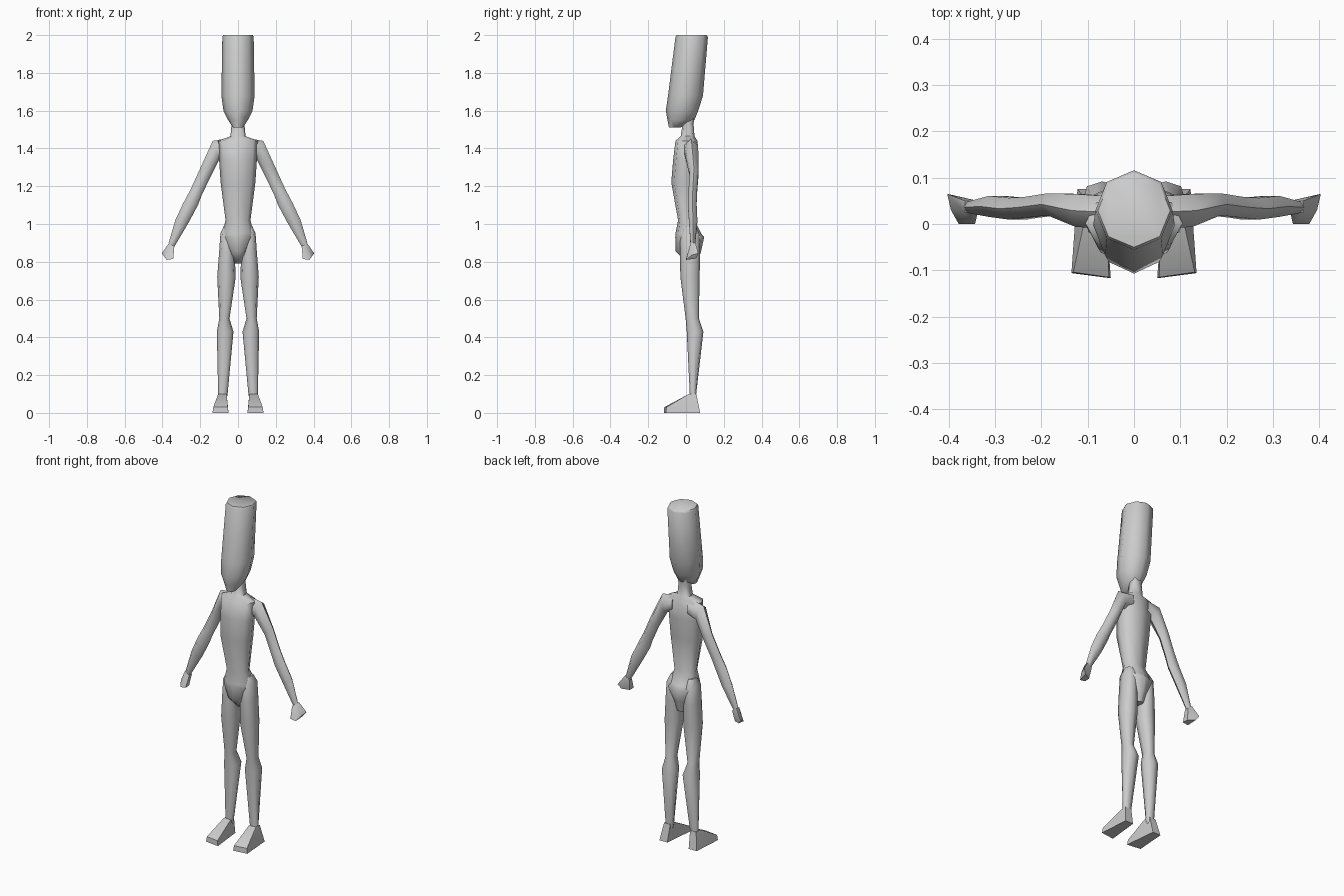
import bpy, bmesh, math


def finish(name, bm, mirror, angle):
    bmesh.ops.recalc_face_normals(bm, faces=bm.faces)
    me = bpy.data.meshes.new(name)
    bm.to_mesh(me)
    bm.free()
    me.shade_smooth()
    me.set_sharp_from_angle(angle=math.radians(angle))
    ob = bpy.data.objects.new(name, me)
    bpy.context.collection.objects.link(ob)
    if mirror:
        ob.modifiers.new("Mirror", "MIRROR").use_mirror_merge = False
    return ob


def loft(name, rings, power=1.0, sides=8, mirror=False, angle=60):
    """Each ring: inner (x, z), outer (x, z), front y, back y."""
    bm = bmesh.new()
    loops = []
    for x0, z0, x1, z1, y0, y1 in rings:
        loop = []
        for i in range(sides):
            a = 2 * math.pi * i / sides
            c, s = (math.copysign(abs(round(f, 6)) ** power, f)
                    for f in (math.cos(a), math.sin(a)))
            t = (1 + c) / 2
            loop.append(bm.verts.new((x0 + (x1 - x0) * t,
                                      (y0 + y1) / 2 + (y1 - y0) / 2 * s,
                                      z0 + (z1 - z0) * t)))
        loops.append(loop)
    for a, b in zip(loops, loops[1:]):
        for i in range(sides):
            j = (i + 1) % sides
            bm.faces.new((a[i], a[j], b[j], b[i]))
    bm.faces.new(loops[0])
    bm.faces.new(loops[-1])
    return finish(name, bm, mirror, angle)


def centred(sections):
    """(z, half width, front y, back y) -> rings symmetric about x = 0."""
    return [(-w, z, w, z, y0, y1) for z, w, y0, y1 in sections]


def hull(name, points):
    bm = bmesh.new()
    for p in points:
        bm.verts.new(p)
    bmesh.ops.convex_hull(bm, input=bm.verts)
    return finish(name, bm, True, 50)


# tall head with narrow chin
loft("head", centred([
    (2.0, .078, -.05, .108), (1.99, .083, -.056, .116), (1.68, .088, -.095, .09),
    (1.60, .077, -.107, .065), (1.55, .052, -.098, .045), (1.51, .026, -.09, -.03)]))

# neck, chest, waist and pelvis
loft("torso", centred([
    (1.57, .035, -.02, .045), (1.53, .034, -.018, .04), (1.465, .04, -.028, .045),
    (1.44, .105, -.056, .06), (1.34, .10, -.068, .065), (1.22, .092, -.078, .058),
    (1.02, .066, -.042, .045), (.95, .083, -.056, .08), (.93, .083, -.057, .096),
    (.855, .047, -.055, .08), (.79, .025, .01, .06)]), power=.75)

# arms
loft("arm", [
    (.05, 1.36, .05, 1.455, -.015, .065), (.10, 1.34, .134, 1.44, -.012, .07),
    (.148, 1.245, .20, 1.295, .015, .07), (.193, 1.15, .25, 1.185, .01, .062),
    (.212, 1.10, .29, 1.11, .006, .06), (.26, 1.01, .332, 1.02, .012, .064),
    (.337, .88, .367, .90, .022, .05)], sides=6, mirror=True)

# flared hands
hull("hand", [
    (.337, .025, .88), (.337, .05, .88), (.365, .025, .90), (.365, .05, .90),
    (.403, .065, .845), (.395, .03, .835), (.378, .0, .81), (.385, .055, .82),
    (.343, .0, .815), (.345, .035, .815)])

# legs
loft("leg", [
    (.03, .99, .075, .99, -.01, .05), (.015, .93, .093, .95, -.032, .075),
    (.018, .85, .10, .85, -.032, .075), (.012, .72, .11, .72, -.03, .072),
    (.045, .50, .099, .50, -.002, .068), (.024, .43, .112, .43, .004, .092),
    (.055, .10, .105, .10, .02, .054), (.06, .07, .11, .07, .02, .055)],
    power=.8, mirror=True)

# wedge feet
hull("foot", [
    (.05, -.117, 0), (.135, -.106, 0), (.054, -.115, .03), (.131, -.104, .03),
    (.07, .075, 0), (.122, .075, 0), (.06, .015, .1), (.105, .015, .1),
    (.065, .055, .1), (.105, .055, .1)])
